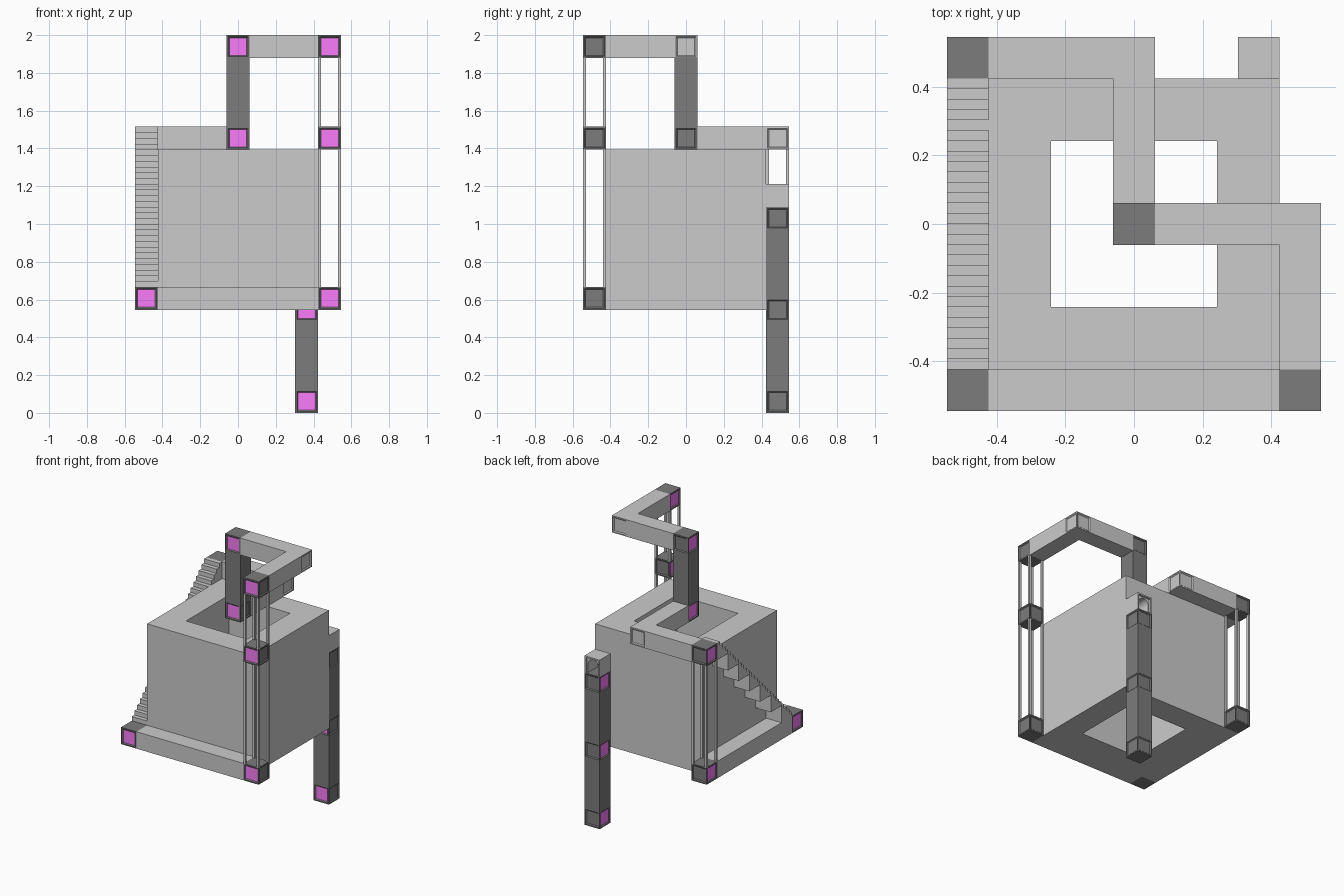
import bpy, bmesh
from math import pi, sin, cos
from mathutils import Vector

if "Cube" in bpy.data.objects:
    bpy.data.objects.remove(bpy.data.objects["Cube"])

C = 2 / 16.5  # one grid cell; all coordinates below are in cells


def material(name, col):
    m = bpy.data.materials.new(name)
    m.diffuse_color = (*col, 1)
    m.use_nodes = True
    m.node_tree.nodes["Principled BSDF"].inputs["Base Color"].default_value = m.diffuse_color
    return m


DARK = material("dark_grey", (0.2, 0.2, 0.2))
PINK = material("pink", (0.95, 0.2, 0.95))


def finish(name, bm, mats=()):
    bmesh.ops.recalc_face_normals(bm, faces=bm.faces)
    bmesh.ops.scale(bm, vec=(C, C, C), verts=bm.verts)
    me = bpy.data.meshes.new(name)
    bm.to_mesh(me)
    bm.free()
    for m in mats:
        me.materials.append(m)
    ob = bpy.data.objects.new(name, me)
    bpy.context.collection.objects.link(ob)
    return ob


def add_box(bm, lo, hi):
    lo, hi = Vector(lo), Vector(hi)
    vs = bmesh.ops.create_cube(bm, size=1)["verts"]
    bmesh.ops.scale(bm, vec=hi - lo, verts=vs)
    bmesh.ops.translate(bm, vec=(lo + hi) / 2, verts=vs)


def box(name, lo, hi, mats=()):
    bm = bmesh.new()
    add_box(bm, lo, hi)
    return finish(name, bm, mats)


def prism(name, pts, depth):
    """Extrude a closed 3D outline along the depth vector."""
    bm = bmesh.new()
    f = bm.faces.new([bm.verts.new(p) for p in pts])
    ext = bmesh.ops.extrude_face_region(bm, geom=[f], use_keep_orig=True)["geom"]
    bmesh.ops.translate(bm, vec=depth, verts=[v for v in ext if isinstance(v, bmesh.types.BMVert)])
    return finish(name, bm)


def inset(bm, faces, thickness, depth=0):
    bmesh.ops.inset_individual(bm, faces=faces, thickness=thickness, depth=depth,
                               use_even_offset=True)


def panel_cube(name, c, dark=True):
    """Unit joint cube with a recessed panel on each side; pink on -x and -y if dark."""
    bm = bmesh.new()
    add_box(bm, [v - 0.5 for v in c], [v + 0.5 for v in c])
    bm.normal_update()
    sides = [f for f in bm.faces if abs(f.normal.z) < 0.5]
    inset(bm, sides, 0.07)
    inset(bm, sides, 0.05, -0.05)
    if dark:
        for f in sides:
            if f.normal.x + f.normal.y < 0:
                f.material_index = 1
    return finish(name, bm, (DARK, PINK) if dark else ())


def posts(name, x, y, z0, z1, w=0.13):
    """Four thin posts at the corners of a cell."""
    bm = bmesh.new()
    e = 0.5 - w
    for px in (x - 0.5, x + e):
        for py in (y - 0.5, y + e):
            add_box(bm, (px, py, z0), (px + w, py + w, z1))
    return finish(name, bm)


# Main block with a square shaft running through it
bm = bmesh.new()
add_box(bm, (-3.5, -3.5, 4.5), (3.5, 3.5, 11.5))
bm.normal_update()
caps = [f for f in bm.faces if abs(f.normal.z) > 0.5]
inset(bm, caps, 1.5)
rim = [e for f in caps for e in f.edges]
bmesh.ops.delete(bm, geom=caps, context='FACES_ONLY')
bmesh.ops.bridge_loops(bm, edges=rim)
finish("main_block", bm)

# Walkway beams
box("base_front_beam", (-3.5, -4.5, 4.5), (3.5, -3.5, 5.5))
box("base_left_beam", (-4.5, -3.5, 4.5), (-3.5, 3.5, 5.5))
box("middle_back_beam", (-3.5, 3.5, 11.5), (-0.5, 4.5, 12.5))
box("middle_centre_beam", (-0.5, 0.5, 11.5), (0.5, 3.5, 12.5))
box("top_cross_beam", (0.5, -0.5, 15.5), (3.5, 0.5, 16.5))
box("top_right_beam", (3.5, -3.5, 15.5), (4.5, -0.5, 16.5))

# Joint cubes
for i, c in enumerate([(-4, -4, 5), (4, -4, 5), (4, -4, 12), (4, -4, 16), (0, 0, 12),
                       (0, 0, 16), (-4, 4, 5), (-4, 4, 12),
                       (3, 4, 0.5), (3, 4, 4.5), (3, 4, 8.5)]):
    panel_cube(f"joint_cube_{i + 1}", c)
panel_cube("middle_corner_cube", (0, 4, 12), dark=False)
panel_cube("top_corner_cube", (4, 0, 16), dark=False)

# Dark columns between joint cubes
box("centre_column", (-0.5, -0.5, 12.5), (0.5, 0.5, 15.5), (DARK,))
box("pillar_lower", (2.5, 3.5, 1), (3.5, 4.5, 4), (DARK,))
box("pillar_upper", (2.5, 3.5, 5), (3.5, 4.5, 8), (DARK,))

# Open post columns
posts("front_lower_posts", 4, -4, 5.5, 11.5)
posts("front_upper_posts", 4, -4, 12.5, 15.5)
posts("back_posts", -4, 4, 5.5, 11.5)

# Staircase: seven one-cell flights of four steps each
N = 4
for i in range(7):
    y, z = i - 3.5, 5.5 + i
    pts = [(-4.5, y + 1, z), (-4.5, y, z)]
    for k in range(N):
        pts += [(-4.5, y + k / N, z + (k + 1) / N), (-4.5, y + (k + 1) / N, z + (k + 1) / N)]
    prism(f"stair_flight_{i + 1}", pts, (1, 0, 0))

# Doorway on top of the back pillar: square outer frame, arched opening behind
outer = [(2.5, 9), (2.5, 10), (3.5, 10), (3.5, 9)]
frame = outer + [(3.41, 9), (3.41, 9.91), (2.59, 9.91), (2.59, 9)]
R = 0.34
arch = outer + [(3 + R, 9)] + [(3 + R * cos(pi * t / 10), 9.5 + R * sin(pi * t / 10))
                               for t in range(11)] + [(3 - R, 9)]
prism("doorway_frame", [(x, 4.38, z) for x, z in frame], (0, 0.12, 0))
prism("doorway_arch", [(x, 3.5, z) for x, z in arch], (0, 0.88, 0))
